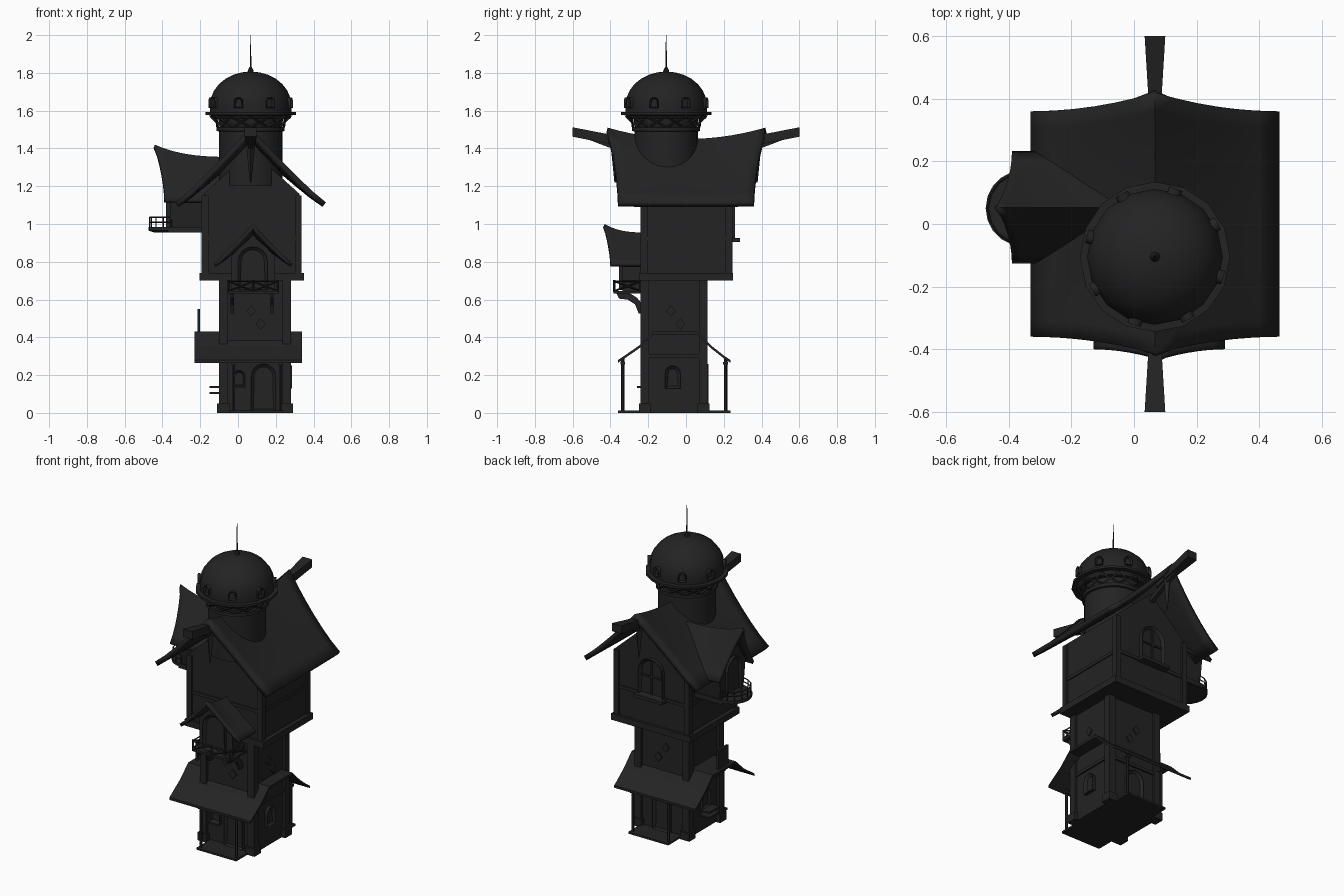
import bpy, bmesh, math
from mathutils import Matrix, Vector

cube = bpy.data.objects.get("Cube")
if cube:
    bpy.data.objects.remove(cube, do_unlink=True)

charcoal = bpy.data.materials.new("charcoal")
charcoal.use_nodes = True
COLOUR = (0.017, 0.017, 0.017, 1)
charcoal.diffuse_color = COLOUR
charcoal.node_tree.nodes["Principled BSDF"].inputs["Base Color"].default_value = COLOUR


def finish(name, bm, smooth=False):
    bmesh.ops.recalc_face_normals(bm, faces=bm.faces)
    me = bpy.data.meshes.new(name)
    bm.to_mesh(me)
    bm.free()
    me.materials.append(charcoal)
    ob = bpy.data.objects.new(name, me)
    bpy.context.collection.objects.link(ob)
    if smooth:
        bpy.ops.object.select_all(action='DESELECT')
        ob.select_set(True)
        bpy.context.view_layer.objects.active = ob
        bpy.ops.object.shade_smooth_by_angle(angle=math.radians(35))
    return ob


def box(name, x, y, z):
    bm = bmesh.new()
    size = Matrix.Diagonal((x[1] - x[0], y[1] - y[0], z[1] - z[0], 1))
    mid = Matrix.Translation((sum(x) / 2, sum(y) / 2, sum(z) / 2))
    bmesh.ops.create_cube(bm, size=1, matrix=mid @ size)
    return finish(name, bm)


def rod(name, p, q, r1, r2=None, sides=6):
    p, q = Vector(p), Vector(q)
    d = q - p
    m = Matrix.Translation((p + q) / 2) @ d.to_track_quat('Z', 'Y').to_matrix().to_4x4()
    bm = bmesh.new()
    bmesh.ops.create_cone(bm, cap_ends=True, segments=sides, radius1=r1,
                          radius2=r1 if r2 is None else r2, depth=d.length, matrix=m)
    return finish(name, bm)


def prism(name, outline, axis, a, b):
    """Extrude an outline of (side, z) points along axis x or y."""
    bm = bmesh.new()
    at = lambda u, z, t: (u, t, z) if axis == 'y' else (t, u, z)
    face = bm.faces.new([bm.verts.new(at(u, z, a)) for u, z in outline])
    new = bmesh.ops.extrude_face_region(bm, geom=[face])["geom"]
    step = Vector(at(0, 0, b - a))
    bmesh.ops.translate(bm, vec=step, verts=[v for v in new if isinstance(v, bmesh.types.BMVert)])
    return finish(name, bm)


def lathe(name, centre, profile, sides):
    bm = bmesh.new()
    rings = [[bm.verts.new((centre[0] + r * math.cos(2 * math.pi * i / sides),
                            centre[1] + r * math.sin(2 * math.pi * i / sides), z))
              for i in range(sides)] for r, z in profile]
    for low, high in zip(rings, rings[1:]):
        for i in range(sides):
            j = (i + 1) % sides
            bm.faces.new((low[i], low[j], high[j], high[i]))
    bm.faces.new(rings[0])
    bm.faces.new(rings[-1])
    return finish(name, bm, True)


def arch(name, at, turn, w, h, depth=0.02, rim=0.016):
    """Arched frame with a sunk panel on a wall; turn 0 faces -y."""
    pts = [(-w / 2, 0), (w / 2, 0)]
    pts += [(w / 2 * math.cos(k * math.pi / 8), h - w / 2 + w / 2 * math.sin(k * math.pi / 8))
            for k in range(9)]
    bm = bmesh.new()
    face = bm.faces.new([bm.verts.new((x, -depth, z)) for x, z in pts])
    back = bmesh.ops.extrude_face_region(bm, geom=[face])["geom"]
    bmesh.ops.translate(bm, vec=(0, depth, 0),
                        verts=[v for v in back if isinstance(v, bmesh.types.BMVert)])
    bmesh.ops.recalc_face_normals(bm, faces=bm.faces)
    front = min(bm.faces, key=lambda f: f.calc_center_median().y)
    bmesh.ops.inset_region(bm, faces=[front], thickness=rim)
    bmesh.ops.translate(bm, vec=(0, depth * 0.7, 0), verts=front.verts)
    bm.transform(Matrix.Translation(at) @ Matrix.Rotation(math.radians(turn), 4, 'Z'))
    return finish(name, bm)


def gable_roof(name, place, w, y0, y1, out0, out1, eave, ridge, rise0, rise1, thick=0.025):
    """Sagging two-sided roof, its ends flaring out and up at the ridge."""
    bm = bmesh.new()
    across, along = 12, 14
    grid = []
    for i in range(across + 1):
        s = i / across * 2 - 1
        k = 1 - abs(s)
        row = []
        for j in range(along + 1):
            t = j / along
            a, b = y0 - out0 * k ** 2, y1 + out1 * k ** 2
            top = ridge + rise0 * (1 - t) ** 3 + rise1 * t ** 3
            z = eave + (top - eave) * k ** 1.1
            row.append(bm.verts.new(place(s * w, a + (b - a) * t, z)))
        grid.append(row)
    for i in range(across):
        for j in range(along):
            bm.faces.new((grid[i][j], grid[i + 1][j], grid[i + 1][j + 1], grid[i][j + 1]))
    bmesh.ops.recalc_face_normals(bm, faces=bm.faces)
    ob = finish(name, bm, True)
    if sum(p.normal.z for p in ob.data.polygons) < 0:
        ob.data.flip_normals()
    mod = ob.modifiers.new("thickness", 'SOLIDIFY')
    mod.thickness, mod.offset = thick, -1
    return ob


# Lower tower with corner piers and plinths
box("tower_wall", (-0.08, 0.265), (-0.22, 0.1), (0, 0.72))
for x in (-0.1, 0.235):
    for y in (-0.24, 0.07):
        box("tower_pier", (x, x + 0.045), (y, y + 0.045), (0, 0.72))
        box("pier_plinth", (x - 0.01, x + 0.055), (y - 0.01, y + 0.055), (0, 0.05))
box("tower_band", (-0.09, 0.275), (-0.23, 0.11), (0.29, 0.31))

# Skirt canopy running through the tower, with posts and ground slabs
upper = [(-0.36, 0.28), (-0.33, 0.30), (-0.25, 0.355), (-0.17, 0.43),
         (0.06, 0.43), (0.135, 0.355), (0.205, 0.30), (0.235, 0.28)]
prism("canopy", upper + [(y, z - 0.015) for y, z in reversed(upper)], 'x', -0.23, 0.34)
for y, slab in ((-0.335, (-0.36, -0.22)), (0.21, (0.1, 0.235))):
    box("ground_slab", (-0.04, 0.24), slab, (0, 0.012))
    for x in (-0.025, 0.225):
        rod("canopy_post", (x, y, 0), (x, y, 0.29), 0.009)
        box("post_cap", (x - 0.013, x + 0.013), (y - 0.013, y + 0.013), (0.255, 0.27))
box("standing_panel", (-0.215, -0.2), (-0.12, -0.02), (0.42, 0.55))

# Ground floor openings
arch("front_door", (0.135, -0.22, 0.01), 0, 0.13, 0.25)
arch("front_window", (0.005, -0.22, 0.14), 0, 0.065, 0.085, rim=0.01)
box("front_sill", (-0.03, 0.04), (-0.26, -0.22), (0.132, 0.142))
arch("back_door", (0.09, 0.1, 0.01), 180, 0.12, 0.25)
arch("side_window", (0.265, -0.07, 0.13), 90, 0.08, 0.12)
arch("side_window", (-0.08, -0.07, 0.14), -90, 0.08, 0.12)
for z in (0.105, 0.137):
    box("side_sill", (-0.15, -0.08), (-0.12, -0.02), (z - 0.005, z + 0.005))

# Diamond plates on the tower shaft
for u, z in ((0.07, 0.54), (0.12, 0.47)):
    diamond = [(u - 0.025, z), (u, z - 0.03), (u + 0.025, z), (u, z + 0.03)]
    prism("front_diamond", diamond, 'y', -0.228, -0.219)
    prism("back_diamond", diamond, 'y', 0.099, 0.108)
    prism("side_diamond", [(y - 0.15, z) for y, z in diamond], 'x', 0.264, 0.273)

# Overhanging upper house with framing
prism("house_wall", [(-0.18, 0.72), (0.325, 0.72), (0.325, 1.16), (0.07, 1.39), (-0.18, 1.16)],
      'y', -0.23, 0.235)
box("house_base", (-0.205, 0.35), (-0.245, 0.25), (0.7, 0.74))
box("house_band", (-0.187, 0.332), (-0.237, 0.242), (0.91, 0.93))
for x in (-0.192, 0.302):
    for y in (-0.24, 0.21):
        box("house_corner", (x, x + 0.035), (y, y + 0.035), (0.73, 1.15))
arch("back_window", (0.07, 0.235, 0.92), 180, 0.17, 0.24, 0.025)
box("back_sill", (-0.03, 0.17), (0.23, 0.285), (0.905, 0.925))
box("window_bar", (0.065, 0.075), (0.235, 0.25), (0.93, 1.14))
box("window_bar", (0.0, 0.14), (0.235, 0.25), (1.04, 1.05))

# Main roof, ridge beams, braces and hanging posts
gable_roof("main_roof", lambda x, y, z: (x + 0.067, y, z), 0.398, -0.36, 0.36,
           0.055, 0.06, 1.115, 1.43, 0.08, 0.08, 0.03)
for s in (-1, 1):
    bm = bmesh.new()
    rings = [[bm.verts.new((0.067 + dx * half, s * y, z + dz))
              for dx, dz in ((-1, -0.025), (1, -0.025), (1, 0.025), (-1, 0.025))]
             for y, z, half in ((0.3, 1.42, 0.02), (0.42, 1.452, 0.022), (0.6, 1.487, 0.033))]
    for a, b in zip(rings, rings[1:]):
        for i in range(4):
            bm.faces.new((a[i], a[i - 1], b[i - 1], b[i]))
    bm.faces.new(rings[0])
    bm.faces.new(rings[-1])
    finish("ridge_beam", bm)
    brace = [(0.24, 1.33), (0.38, 1.395), (0.46, 1.425), (0.55, 1.46),
             (0.55, 1.475), (0.46, 1.445), (0.38, 1.42), (0.24, 1.36)]
    prism("ridge_brace", [(s * y, z) for y, z in brace], 'x', 0.055, 0.08)
    rod("hanging_post", (0.067, s * 0.375, 1.46), (0.067, s * 0.375, 1.22), 0.028, 0.004, 4)

# Front bay: body, roof, door, balcony and brackets
prism("bay_wall", [(-0.035, 0.64), (0.195, 0.64), (0.195, 0.83), (0.08, 0.95), (-0.035, 0.83)],
      'y', -0.335, -0.2)
gable_roof("bay_roof", lambda x, y, z: (x + 0.08, y, z), 0.21, -0.4, -0.2,
           0.03, 0, 0.79, 0.955, 0.045, 0, 0.02)
arch("bay_door", (0.078, -0.335, 0.65), 0, 0.155, 0.23)
box("balcony_floor", (-0.055, 0.215), (-0.385, -0.22), (0.632, 0.646))
rails = [((-0.05, -0.38), (0.08, -0.38)), ((0.08, -0.38), (0.21, -0.38)),
         ((-0.05, -0.38), (-0.05, -0.24)), ((0.21, -0.38), (0.21, -0.24))]
for p, q in rails:
    for za, zb in ((0.697, 0.697), (0.645, 0.697), (0.697, 0.645)):
        rod("balcony_rail", (*p, za), (*q, zb), 0.005, sides=4)
    for c in (p, q):
        rod("balcony_post", (*c, 0.64), (*c, 0.703), 0.007, sides=4)
curve = [(-0.37, 0.635), (-0.355, 0.605), (-0.31, 0.6), (-0.27, 0.575), (-0.25, 0.525),
         (-0.22, 0.525), (-0.22, 0.56), (-0.26, 0.61), (-0.3, 0.635)]
for x in (-0.03, 0.18):
    prism("balcony_bracket", curve, 'x', x - 0.009, x + 0.009)

# Side dormer with round balcony
prism("dormer_wall", [(-0.06, 0.97), (0.16, 0.97), (0.185, 1.17), (0.05, 1.33), (-0.085, 1.17)],
      'x', -0.36, -0.1)
gable_roof("dormer_roof", lambda x, y, z: (y, 0.053 - x, z), 0.18, -0.39, 0.0,
           0.05, 0, 1.125, 1.355, 0.065, 0, 0.02)
arch("dormer_door", (-0.36, 0.05, 0.985), -90, 0.14, 0.23)
box("dormer_floor", (-0.37, -0.17), (-0.07, 0.17), (0.955, 0.985))
lathe("round_balcony", (-0.352, 0.05), [(0.09, 0.955), (0.122, 0.965), (0.122, 0.985)], 20)
ring = [(-0.352 - 0.115 * math.sin(a), 0.05 + 0.115 * math.cos(a))
        for a in (math.pi * k / 8 for k in range(9))]
for p in ring:
    rod("round_post", (*p, 0.98), (*p, 1.035), 0.003, sides=4)
for p, q in zip(ring, ring[1:]):
    for z in (1.01, 1.035):
        rod("round_rail", (*p, z), (*q, z), 0.004, sides=4)

# Observatory drum, lattice, dome, studs and spire
C = (0.067, -0.105)
lathe("drum", C, [(0.168, 1.2), (0.168, 1.49), (0.18, 1.492), (0.18, 1.512), (0.165, 1.514),
                  (0.175, 1.575)], 24)
lathe("dome_ring", C, [(0.2, 1.555), (0.215, 1.575), (0.24, 1.578), (0.24, 1.592), (0.2, 1.594)], 16)
dome = [(0.215, 1.59), (0.217, 1.63)]
dome += [(0.215 * math.cos(a), 1.63 + 0.177 * math.sin(a)) for a in (math.pi * k / 14 for k in range(1, 7))]
lathe("dome", C, dome + [(0.005, 1.807)], 16)


def around(angle, r, z):
    return (C[0] + r * math.cos(angle), C[1] + r * math.sin(angle), z)


for k in range(12):
    a, b = math.pi * k / 6, math.pi * (k + 1) / 6
    rod("lattice", around(a, 0.175, 1.512), around(b, 0.212, 1.57), 0.007, sides=4)
    rod("lattice", around(b, 0.175, 1.512), around(a, 0.212, 1.57), 0.007, sides=4)
for k in range(8):
    a = math.radians(28 + 45 * k)
    arch("dome_stud", around(a, 0.205, 1.615), math.degrees(a) + 90, 0.045, 0.055, 0.022, 0.008)
lathe("spire_foot", C, [(0.02, 1.79), (0.014, 1.815), (0.006, 1.83)], 8)
rod("spire", (*C, 1.82), (*C, 2.0), 0.005, 0.0015)
